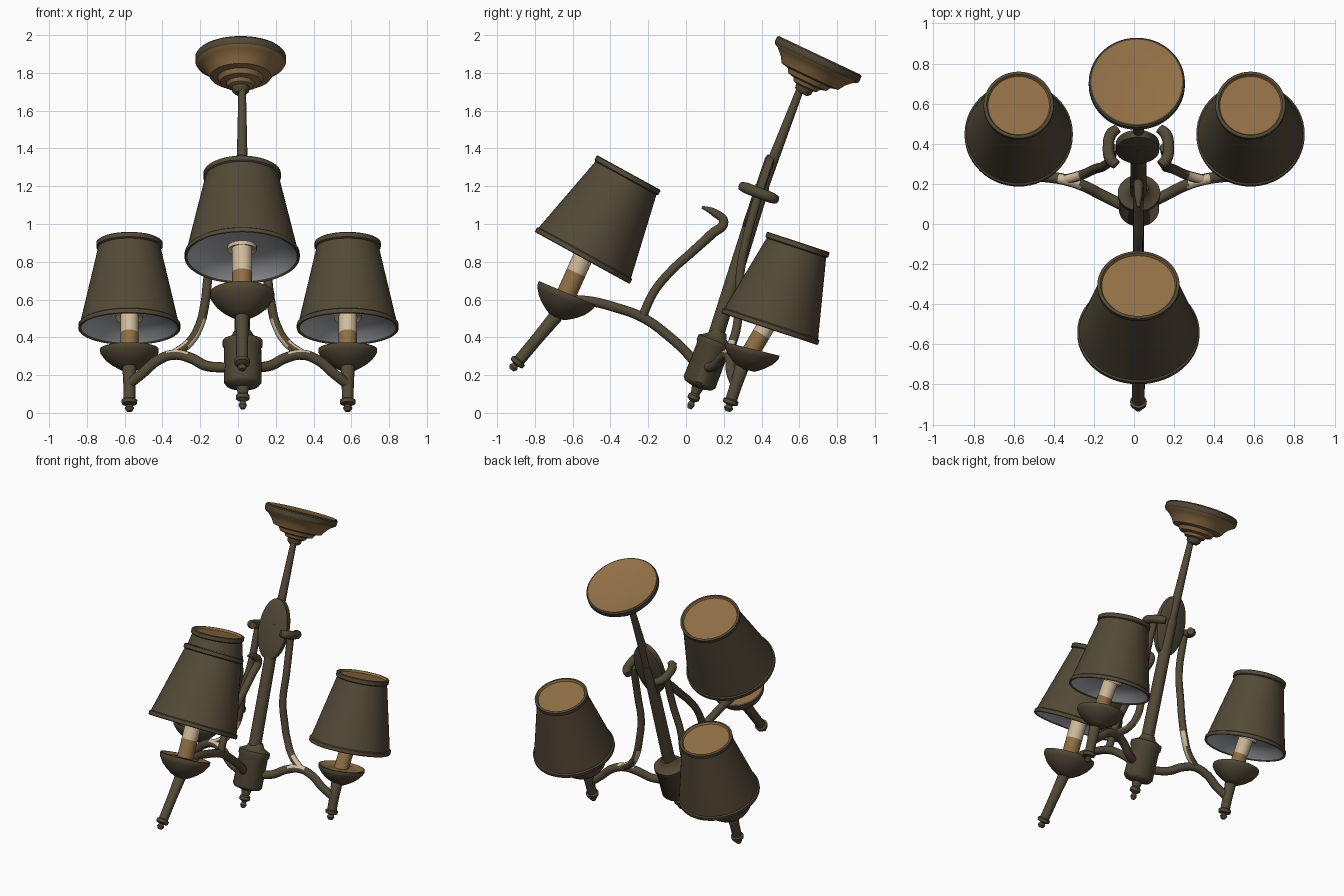
import bpy, bmesh, math
from mathutils import Matrix

if "Cube" in bpy.data.objects:
    bpy.data.objects.remove(bpy.data.objects["Cube"])


def material(name, rgb):
    m = bpy.data.materials.new(name)
    m.diffuse_color = (*rgb, 1)
    m.use_nodes = True
    m.node_tree.nodes["Principled BSDF"].inputs["Base Color"].default_value = m.diffuse_color
    return m


MATS = [material("dark_olive", (0.086, 0.068, 0.038)),
        material("warm_brown", (0.28, 0.16, 0.06)),
        material("cream", (0.63, 0.50, 0.34)),
        material("lining_grey", (0.44, 0.45, 0.48))]
OLIVE, BROWN, CREAM, GREY = range(4)
CX = 0.022  # x of the central parts


def finish(name, me):
    """Add a finished mesh to the scene with all colours and smooth shading."""
    for m in MATS:
        me.materials.append(m)
    ob = bpy.data.objects.new(name, me)
    bpy.context.collection.objects.link(ob)
    bpy.ops.object.select_all(action='DESELECT')
    ob.select_set(True)
    bpy.context.view_layer.objects.active = ob
    bpy.ops.object.shade_smooth_by_angle(angle=math.radians(40))


def lathe(name, x, base, top, profile, sx=1.0, sy=1.0, n=40):
    """Turned part along the (y, z) axis base->top; profile rows are (t, r[, colour of band ending here])."""
    bm = bmesh.new()
    rings = []
    for row in profile:
        t, r = row[:2]
        rings.append([bm.verts.new((r * sx * math.cos(a), r * sy * math.sin(a), t))
                      for a in (2 * math.pi * i / n for i in range(n))])
    for k in range(1, len(rings)):
        a, b = rings[k - 1], rings[k]
        for i in range(n):
            f = bm.faces.new((a[i], a[(i + 1) % n], b[(i + 1) % n], b[i]))
            f.material_index = profile[k][2] if len(profile[k]) > 2 else OLIVE
    bmesh.ops.remove_doubles(bm, verts=bm.verts, dist=1e-5)
    bmesh.ops.recalc_face_normals(bm, faces=bm.faces)
    tilt = math.atan2(top[0] - base[0], top[1] - base[1])
    bm.transform(Matrix.Translation((x, *base)) @ Matrix.Rotation(-tilt, 4, 'X'))
    me = bpy.data.meshes.new(name)
    bm.to_mesh(me)
    bm.free()
    finish(name, me)


def tube(name, pts, radii, worn=None):
    """Smooth bent tube through pts; worn(face) picks the cream faces."""
    cu = bpy.data.curves.new(name, 'CURVE')
    cu.dimensions = '3D'
    cu.bevel_depth, cu.bevel_resolution, cu.use_fill_caps = 1.0, 3, True
    sp = cu.splines.new('BEZIER')
    sp.bezier_points.add(len(pts) - 1)
    sp.resolution_u = 6
    for i, (bp, p) in enumerate(zip(sp.bezier_points, pts)):
        bp.co = p
        bp.handle_left_type = bp.handle_right_type = 'AUTO'
        bp.radius = radii[min(i, len(radii) - 1)]
    tmp = bpy.data.objects.new(name + "_curve", cu)
    bpy.context.collection.objects.link(tmp)
    me = bpy.data.meshes.new_from_object(tmp.evaluated_get(bpy.context.evaluated_depsgraph_get()))
    bpy.data.objects.remove(tmp)
    me.materials.clear()
    me.name = name
    cream = [bool(worn and worn(f)) for f in me.polygons]
    finish(name, me)
    for f, c in zip(me.polygons, cream):
        f.material_index = CREAM if c else OLIVE


def along(a, b):
    return math.hypot(b[0] - a[0], b[1] - a[1])


def light(tag, x, tip, post_top, cup_rim, cup_h, cup_tilt, candle_top, shade_low, shade_high,
          rb, rt, cup_r, candle_r, sy=1.0):
    # post with turned finial
    L = along(tip, post_top)
    lathe(tag + "_post", x, tip, post_top,
          [(0, 0), (0, .014), (.018, .025), (.034, .016), (.042, .04), (.062, .042),
           (.068, .031), (L * .6, .032), (L, .037), (L + .02, .03), (L + .02, 0)], n=20)
    # rounded drip cup
    d, r, a = cup_h, cup_r, math.radians(cup_tilt)
    lathe(tag + "_cup", x, (cup_rim[0] - d * math.sin(a), cup_rim[1] - d * math.cos(a)), cup_rim,
          [(0, 0), (0, .04), (d * .1, r * .4), (d * .28, r * .62), (d * .5, r * .82), (d * .75, r * .96),
           (d * .85, r), (d, r), (d, r * .92), (d - .012, r * .8, BROWN), (d, 0, BROWN)], sy=.95)
    # candle sleeve: brown foot, cream top, pale collar
    c = along(cup_rim, candle_top)
    lathe(tag + "_candle", x, cup_rim, candle_top,
          [(-.02, 0), (-.02, candle_r), (c * .46, candle_r, BROWN), (c, candle_r, CREAM),
           (c - .01, candle_r + .025, CREAM), (c + .012, candle_r + .025, CREAM), (c + .012, 0, CREAM)], n=24)
    # lampshade with rolled rims, lining below and cap above
    h = along(shade_low, shade_high)
    lathe(tag + "_shade", x, shade_low, shade_high,
          [(.08, 0), (.07, rb * .45, GREY), (.045, rb * .8, GREY), (.004, rb - .016, GREY), (-.004, rb - .004),
           (0, rb), (.022, rb), (.028, rb - .009), (h - .034, rt - .009), (h - .028, rt), (h - .004, rt),
           (h, rt - .006), (h, rt - .015), (h - .014, rt - .022, BROWN), (h - .014, 0, BROWN)], sy=sy, n=56)


# three lights: one forward, two at the sides
light("front", CX, (-.925, .228), (-.69, .51), (-.63, .635), .14, 23, (-.525, .87),
      (-.548, .824), (-.302, 1.272), .305, .205, .17, .053, .94)
for s, side in ((-1, "left"), (1, "right")):
    light(side, .003 + s * .578, (.22, .008), (.295, .24), (.352, .338), .115, 14, (.455, .512),
          (.443, .447), (.595, .905), .27, .175, .155, .048)

# central hub with finial
lathe("hub", CX + .003, (.018, .022), (.165, .405),
      [(0, 0), (0, .012), (.02, .022), (.04, .014), (.055, .036), (.075, .036), (.085, .026),
       (.12, .035), (.132, .085), (.15, .1), (.345, .098), (.355, .106), (.385, .106),
       (.395, .085), (.41, .06), (.44, .045), (.44, 0)], sy=.9)

# lower and upper stem
for name, a, b, r0, r1 in (("lower_stem", (.155, .40), (.405, 1.2), .042, .038),
                           ("upper_stem", (.40, 1.18), (.605, 1.715), .032, .02)):
    L = along(a, b)
    lathe(name, CX, a, b, [(0, 0), (0, r0), (L, r1), (L, 0)], n=20)

# oval plate on the stem
lathe("stem_plate", CX - .004, (.41, 1.16), (.363, 1.176),
      [(0, 0), (0, .9), (.008, 1), (.045, 1), (.053, .9), (.053, 0)], sx=.108, sy=.205)

# ceiling canopy
lathe("canopy", CX - .008, (.613, 1.69), (.71, 1.895),
      [(0, 0), (0, .03), (.015, .045), (.035, .047), (.042, .066, BROWN), (.06, .076, BROWN),
       (.068, .108, BROWN), (.092, .122, BROWN), (.1, .16, BROWN), (.135, .182, BROWN),
       (.165, .212, BROWN), (.178, .234, BROWN), (.188, .24), (.216, .24), (.224, .233),
       (.224, .226), (.222, .22, BROWN), (.222, 0, BROWN)], sy=1.03, n=56)

# front arm: lower sweep and upper brace with bent tip
tube("front_lower_arm", [(CX, .05, .26), (CX, .02, .30), (CX, -.09, .405), (CX, -.23, .505),
                         (CX, -.38, .56), (CX, -.50, .59), (CX, -.62, .60)], [.027])
tube("front_upper_arm", [(CX, -.235, .50), (CX, -.17, .64), (CX, -.08, .75), (CX, .03, .85),
                         (CX, .14, .95), (CX, .20, 1.01), (CX, .15, 1.06), (CX, .085, 1.09)],
     [.025, .024, .024, .025, .027, .026, .022, .008])

# side arms, braces and plate hooks
for s, side in ((-1, "left"), (1, "right")):
    tube(side + "_lower_arm", [(s * .05, .09, .24), (s * .17, .15, .25), (s * .25, .19, .29),
                               (s * .34, .22, .308), (s * .43, .235, .275), (s * .50, .24, .215),
                               (s * .575, .26, .155)], [.028],
         lambda f: .27 < abs(f.center.x) < .38 and f.normal.z > .6)
    tube(side + "_upper_arm", [(s * .35, .22, .305), (s * .26, .245, .37), (s * .205, .27, .46),
                               (s * .175, .28, .58), (s * .158, .285, .72), (CX + s * .142, .315, .90),
                               (CX + s * .13, .38, 1.14)], [.024],
         lambda f: f.center.z < .5 and (f.normal.x * s < -.45 or (f.center.z < .38 and f.normal.z > .3)))
    tube(side + "_hook", [(CX + s * .105, .475, 1.13), (CX + s * .135, .45, 1.14),
                          (CX + s * .15, .385, 1.165), (CX + s * .138, .32, 1.19),
                          (CX + s * .11, .295, 1.2)], [.024, .029, .029, .029, .024])
